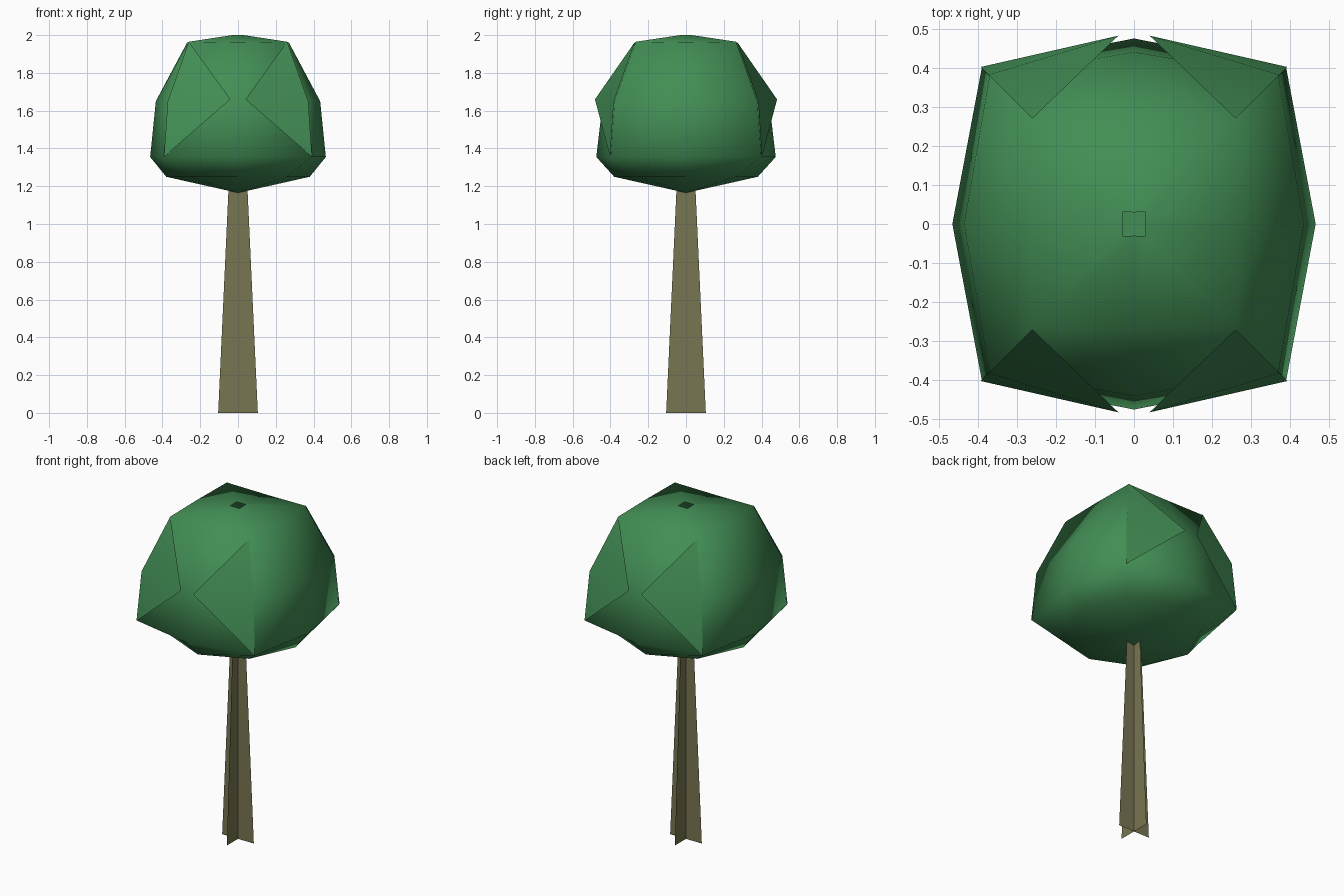
import bpy

if "Cube" in bpy.data.objects:
    bpy.data.objects.remove(bpy.data.objects["Cube"])


def material(name, rgb):
    m = bpy.data.materials.new(name)
    m.diffuse_color = (*rgb, 1)
    m.use_nodes = True
    m.node_tree.nodes["Principled BSDF"].inputs["Base Color"].default_value = m.diffuse_color
    return m


def build(name, verts, faces, mat, smooth=False):
    me = bpy.data.meshes.new(name)
    me.from_pydata(verts, [], faces)
    me.materials.append(mat)
    for p in me.polygons:
        p.use_smooth = smooth
    ob = bpy.data.objects.new(name, me)
    bpy.context.collection.objects.link(ob)
    return ob


bark = material("bark", (0.19, 0.18, 0.085))
leaf = material("leaf", (0.055, 0.27, 0.09))

# Trunk: two crossed tapered cards
W0, W1, H = 0.105, 0.045, 1.3
card = [(-W0, 0), (W0, 0), (W1, H), (-W1, H)]
build("trunk",
      [(a, 0, z) for a, z in card] + [(0, a, z) for a, z in card],
      [(0, 1, 2, 3), (4, 5, 6, 7)], bark)

# Crown: eight-sided rings (corner, side middle x, side middle y, corner z, middle z)
rings = [
    (0.26, 0.38, 0.38, 1.25, 1.25),
    (0.39, 0.465, 0.475, 1.355, 1.355),
    (0.37, 0.435, 0.44, 1.65, 1.65),
    (0.26, 0.27, 0.27, 1.965, 1.96),
    (0.03, 0.03, 0.03, 2.0, 2.0),
]
around = [(1, 0), (1, 1), (0, 1), (-1, 1), (-1, 0), (-1, -1), (0, -1), (1, -1)]
verts = [(0, 0, 1.165)]
for c, mx, my, zc, zm in rings:
    for sx, sy in around:
        if sx and sy:
            verts.append((sx * c, sy * c * 1.02, zc))
        else:
            verts.append((sx * mx, sy * my, zm))

# Underside quads meet at the centre; the top keeps its small opening
faces = [(0, 1 + (i + 2) % 8, 1 + i + 1, 1 + i) for i in range(0, 8, 2)]
for r in range(len(rings) - 1):
    for i in range(8):
        j = (i + 1) % 8
        a, b = 1 + 8 * r, 9 + 8 * r
        faces.append((a + i, a + j, b + j, b + i))
build("crown", verts, faces, leaf, True)

# Pointed leaf flaps folded over the front and back
fv, ff = [], []
for sx in (-1, 1):
    for sy in (-1, 1):
        n = len(fv)
        fv += [(sx * 0.26, sy * 0.27, 1.965), (sx * 0.372, sy * 0.382, 1.65),
               (sx * 0.392, sy * 0.402, 1.355), (sx * 0.04, sy * 0.482, 1.66)]
        tris = [(0, 1, 3), (1, 2, 3)]
        for t in tris:
            t = t if sx * sy < 0 else t[::-1]
            ff.append(tuple(n + k for k in t[::-1]))
build("leaf_flaps", fv, ff, leaf, True)
